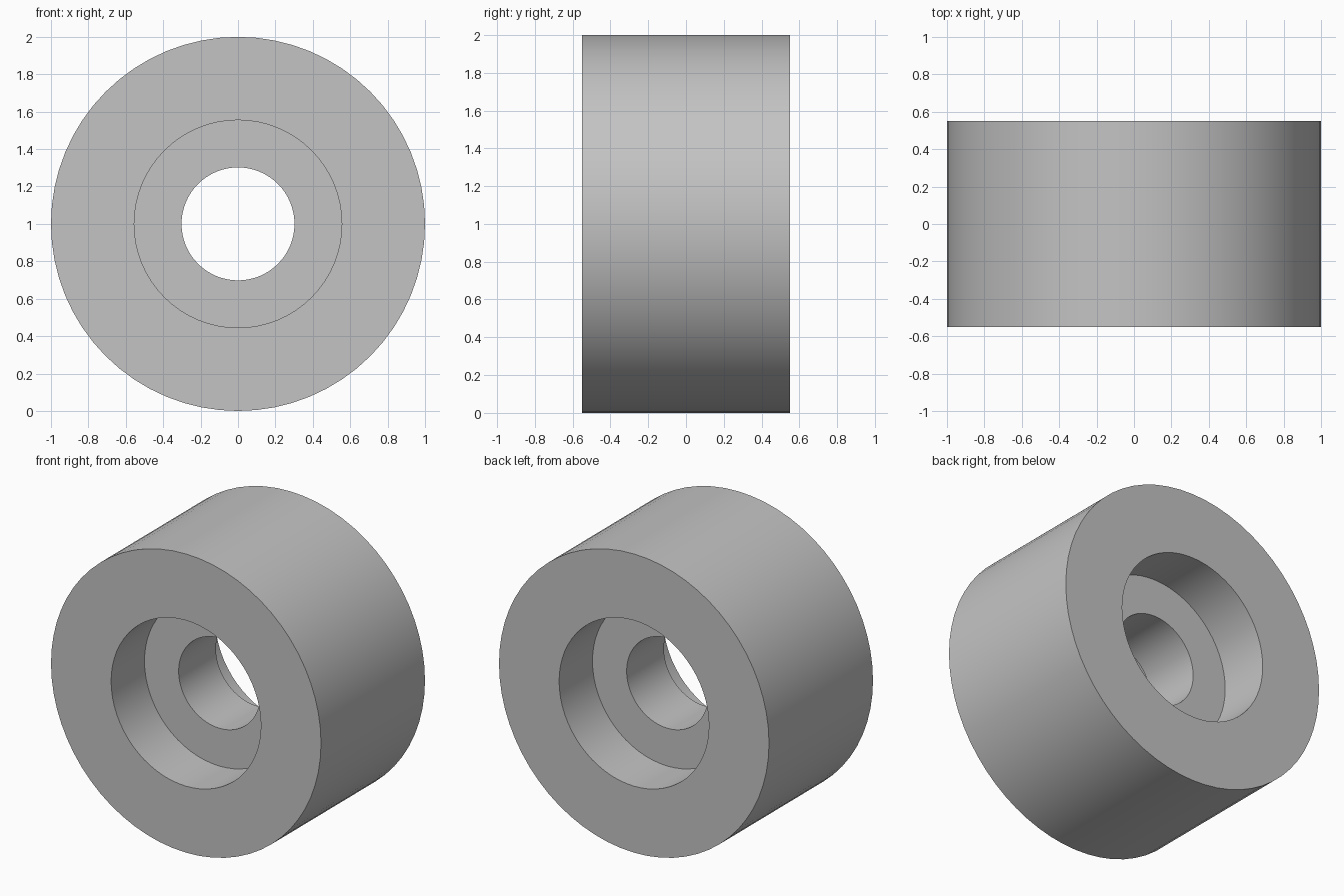
import bpy
import bmesh
import math
from mathutils import Matrix, Vector

cube = bpy.data.objects.get("Cube")
if cube:
    bpy.data.objects.remove(cube, do_unlink=True)

OUTER, RECESS, BORE = 1.0, 0.555, 0.302
HALF_WIDTH, HALF_WEB = 0.55, 0.197
SEGMENTS = 64

# Plain grey material
grey = bpy.data.materials.new("grey")
grey.use_nodes = True
colour = (0.55, 0.55, 0.55, 1)
grey.diffuse_color = colour
grey.node_tree.nodes["Principled BSDF"].inputs["Base Color"].default_value = colour

# Half section (radius, y), mirrored to a closed profile
half = [(BORE, HALF_WEB), (RECESS, HALF_WEB), (RECESS, HALF_WIDTH), (OUTER, HALF_WIDTH)]
profile = half + [(r, -y) for r, y in reversed(half)]

# Revolve the profile around the y axis
bm = bmesh.new()
verts = [bm.verts.new((0, y, r)) for r, y in profile]
edges = [bm.edges.new((v, verts[(i + 1) % len(verts)])) for i, v in enumerate(verts)]
bmesh.ops.spin(bm, geom=verts + edges, cent=(0, 0, 0), axis=(0, 1, 0),
               angle=math.tau, steps=SEGMENTS, use_merge=True)
bmesh.ops.remove_doubles(bm, verts=bm.verts, dist=0.0001)
bmesh.ops.recalc_face_normals(bm, faces=bm.faces)
bmesh.ops.transform(bm, matrix=Matrix.Translation(Vector((0, 0, 1))), verts=bm.verts)

mesh = bpy.data.meshes.new("roller")
bm.to_mesh(mesh)
bm.free()
mesh.materials.append(grey)
roller = bpy.data.objects.new("roller", mesh)
bpy.context.collection.objects.link(roller)

# Smooth round walls, crisp rims
bpy.context.view_layer.objects.active = roller
roller.select_set(True)
bpy.ops.object.shade_smooth_by_angle(angle=math.radians(30))
